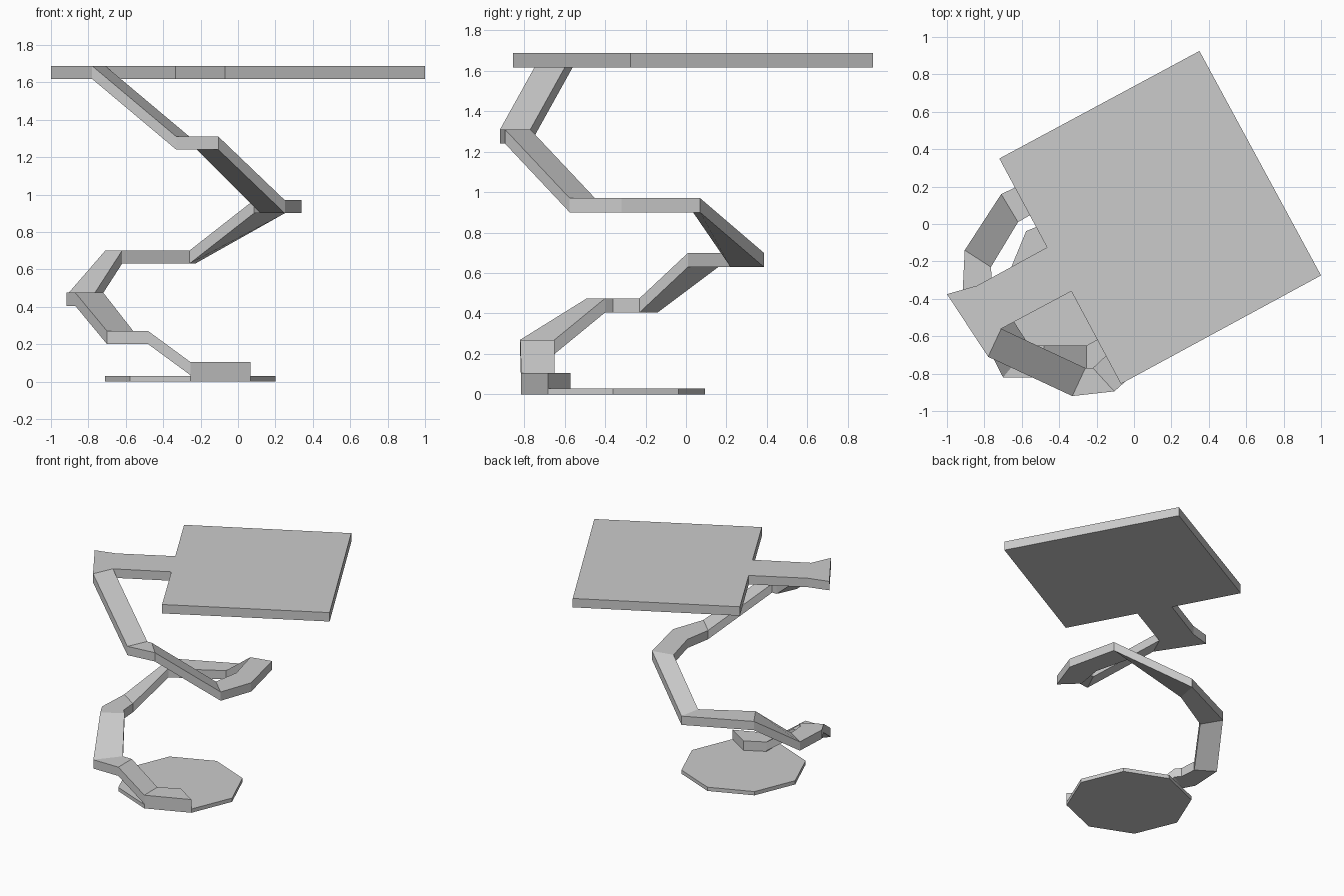
import bpy, bmesh, math

if "Cube" in bpy.data.objects:
    bpy.data.objects.remove(bpy.data.objects["Cube"])


def make_object(name, bm):
    bmesh.ops.recalc_face_normals(bm, faces=bm.faces[:])
    mesh = bpy.data.meshes.new(name)
    bm.to_mesh(mesh)
    bm.free()
    obj = bpy.data.objects.new(name, mesh)
    bpy.context.collection.objects.link(obj)
    return obj


def slab(name, outline, z0, z1):
    """Extrude a flat outline between two heights."""
    bm = bmesh.new()
    face = bm.faces.new([bm.verts.new((x, y, z0)) for x, y in outline])
    top = bmesh.ops.extrude_face_region(bm, geom=[face])["geom"]
    bmesh.ops.translate(bm, vec=(0, 0, z1 - z0),
                        verts=[v for v in top if isinstance(v, bmesh.types.BMVert)])
    return make_object(name, bm)


def walkway(name, stations, thickness):
    """Loft a slab through outer/inner edge points given at top height z."""
    bm = bmesh.new()
    rings = []
    for ox, oy, ix, iy, z in stations:
        rings.append([bm.verts.new(p) for p in (
            (ox, oy, z), (ix, iy, z), (ix, iy, z - thickness), (ox, oy, z - thickness))])
    for a, b in zip(rings, rings[1:]):
        for i in range(4):
            j = (i + 1) % 4
            bm.faces.new((a[i], a[j], b[j], b[i]))
    bm.faces.new(rings[0])
    bm.faces.new(rings[-1][::-1])
    return make_object(name, bm)


# Octagonal ground disc
cx, cy, radius = -0.255, -0.36, 0.455
octagon = [(cx + radius * math.cos(k * math.pi / 4),
            cy + radius * math.sin(k * math.pi / 4)) for k in range(8)]
slab("base_disc", octagon, 0, 0.03)

# Starting block on the disc edge
slab("start_block", [(-0.255, -0.815), (0.067, -0.682), (-0.107, -0.57), (-0.255, -0.65)], 0, 0.105)

# Winding ramp of alternating slopes and landings (outer x y, inner x y, top z)
walkway("winding_ramp", [
    (-0.255, -0.815, -0.255, -0.65, 0.105),
    (-0.48, -0.82, -0.48, -0.65, 0.27),
    (-0.70, -0.82, -0.56, -0.65, 0.27),
    (-0.87, -0.49, -0.72, -0.40, 0.475),
    (-0.918, -0.40, -0.755, -0.36, 0.475),
    (-0.905, -0.14, -0.765, -0.23, 0.475),
    (-0.71, 0.16, -0.62, 0.01, 0.70),
    (-0.23, 0.385, -0.26, 0.22, 0.70),
    (0.25, 0.07, 0.085, 0.035, 0.97),
    (0.34, -0.32, 0.155, -0.24, 0.97),
    (0.25, -0.575, 0.12, -0.45, 0.97),
    (-0.105, -0.895, -0.22, -0.77, 1.31),
    (-0.33, -0.92, -0.26, -0.77, 1.31),
    (-0.78, -0.71, -0.71, -0.56, 1.688),
], 0.07)

# Top platform with its entry stem
slab("top_platform", [
    (-0.72, 0.35), (0.35, 0.925), (1.0, -0.275), (-0.07, -0.855), (-0.335, -0.36),
    (-0.71, -0.56), (-0.78, -0.71), (-1.0, -0.375), (-0.84, -0.33), (-0.465, -0.125),
], 1.617, 1.688)
